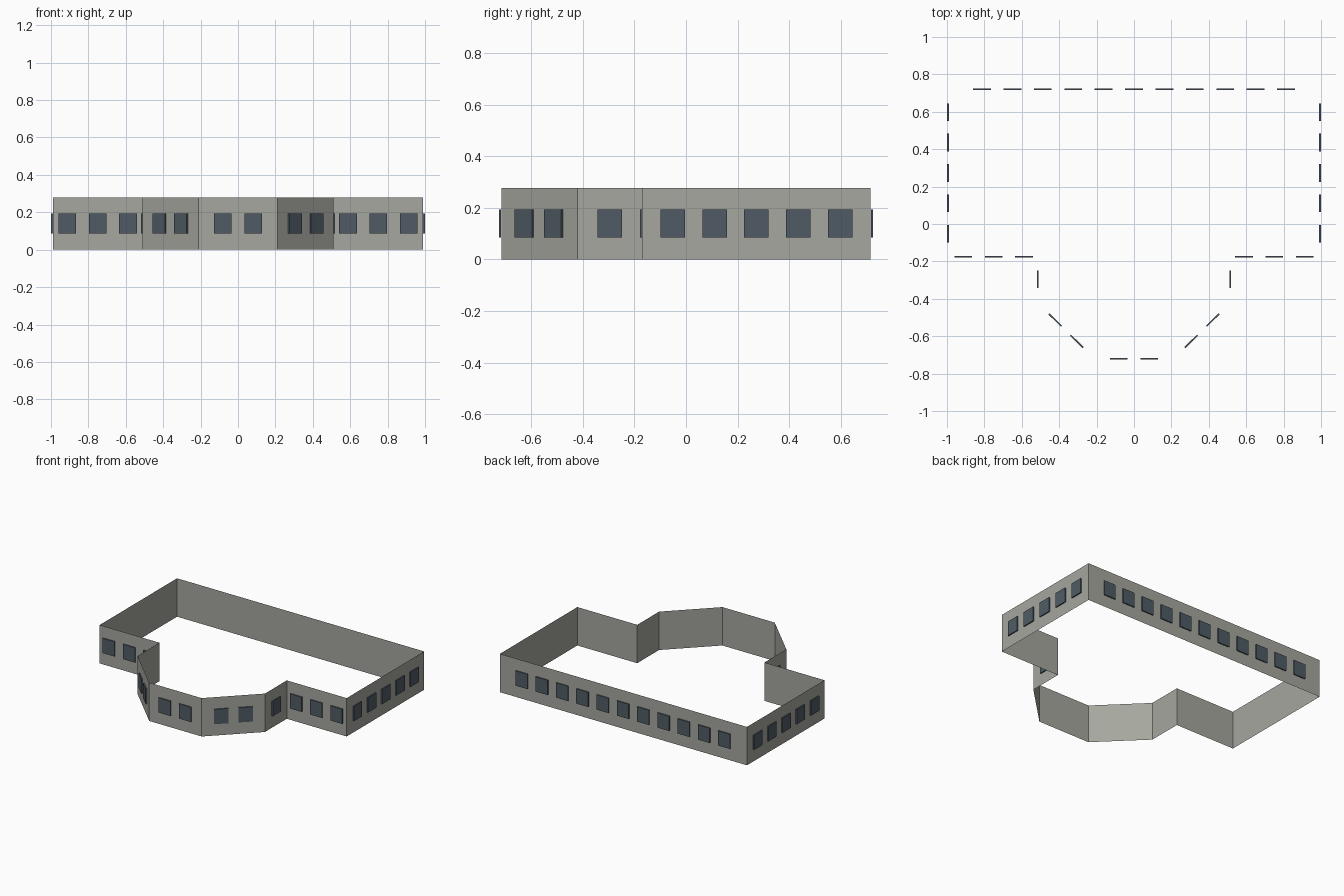
import bpy, bmesh
from mathutils import Vector

if "Cube" in bpy.data.objects:
    bpy.data.objects.remove(bpy.data.objects["Cube"])

H = 0.278            # wall height
PITCH = 0.1625       # window spacing
W, Z0, Z1 = 0.095, 0.086, 0.193
OUT = 0.0085         # window projection


def material(name, rgb):
    m = bpy.data.materials.new(name)
    m.diffuse_color = (*rgb, 1)
    m.use_nodes = True
    m.node_tree.nodes["Principled BSDF"].inputs["Base Color"].default_value = m.diffuse_color
    return m


wall_mat = material("grey_wall", (0.38, 0.385, 0.345))
glass_mat = material("blue_grey_glass", (0.08, 0.105, 0.13))


def finish(bm, name, mat):
    me = bpy.data.meshes.new(name)
    bm.to_mesh(me)
    bm.free()
    me.materials.append(mat)
    ob = bpy.data.objects.new(name, me)
    bpy.context.collection.objects.link(ob)
    return ob


# Floor outline: right half from bay front to back, mirrored to the left
half = [(0.21, -0.716), (0.51, -0.42), (0.51, -0.17), (0.99, -0.17), (0.99, 0.716)]
outline = half + [(-x, y) for x, y in reversed(half)]
counts = [2, 1, 3, 5, 11, 5, 3, 1, 2, 2]   # windows per wall

# Outer wall: single sheet, open top and bottom
bm = bmesh.new()
low = [bm.verts.new((x, y, 0)) for x, y in outline]
top = [bm.verts.new((x, y, H)) for x, y in outline]
n = len(outline)
for i in range(n):
    j = (i + 1) % n
    bm.faces.new((low[i], low[j], top[j], top[i]))
finish(bm, "outer_wall", wall_mat)

# Windows: thin projecting panels, centred in a row on each wall
for i, count in enumerate(counts):
    a, b = Vector(outline[i]), Vector(outline[(i + 1) % n])
    d = (b - a).normalized()
    out = Vector((d.y, -d.x)) * OUT
    bm = bmesh.new()
    for k in range(count):
        c = (a + b) / 2 + d * (k - (count - 1) / 2) * PITCH
        corners = [(-W / 2, Z0), (W / 2, Z0), (W / 2, Z1), (-W / 2, Z1)]
        inner = [bm.verts.new((*(c + d * s + out * 0.02), z)) for s, z in corners]
        outer = [bm.verts.new((*(c + d * s + out), z)) for s, z in corners]
        bm.faces.new(outer)
        for p in range(4):
            q = (p + 1) % 4
            bm.faces.new((inner[p], inner[q], outer[q], outer[p]))
    finish(bm, f"window_row_{i + 1}", glass_mat)
